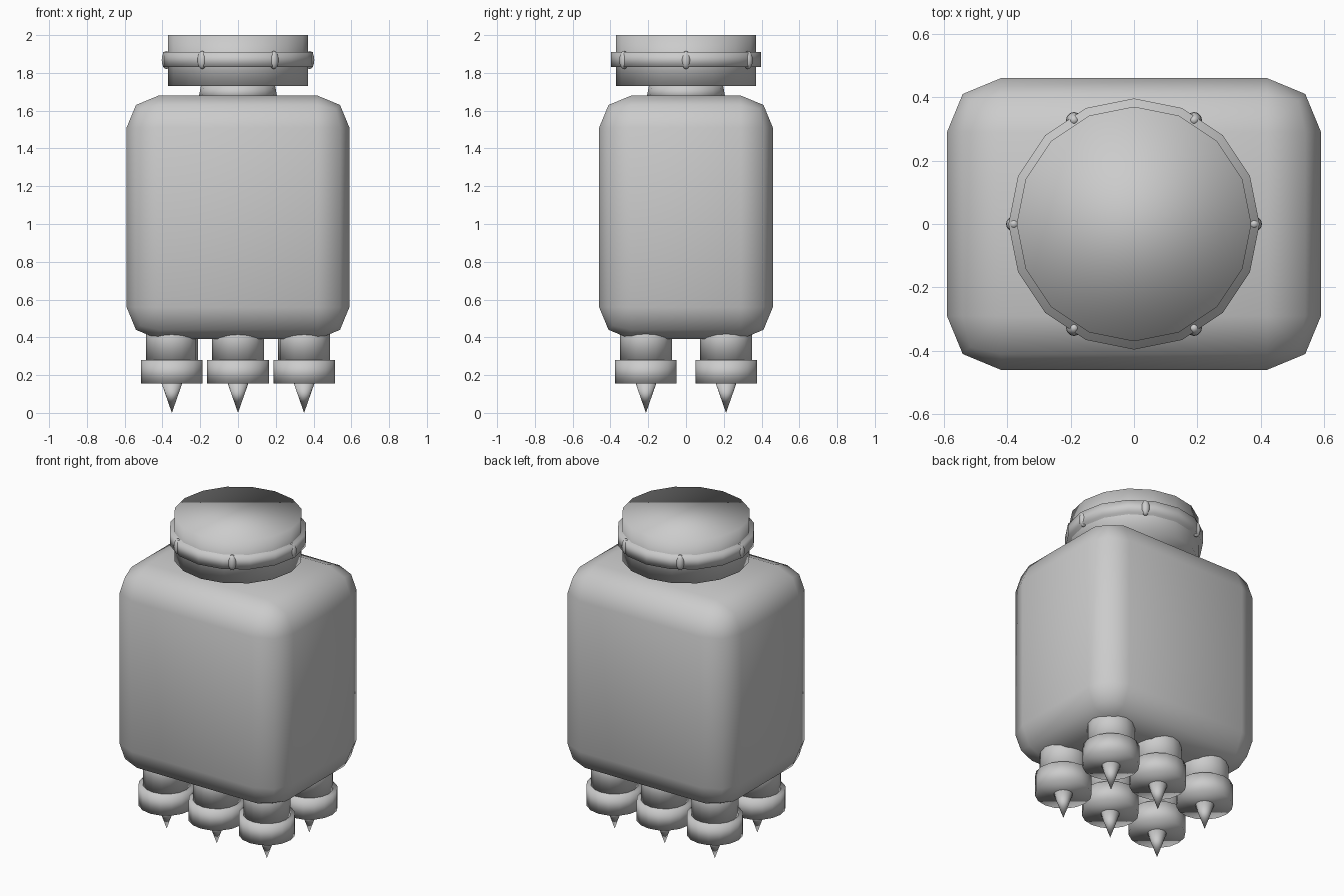
import bpy, bmesh
from math import cos, sin, pi
from mathutils import Matrix

cube = bpy.data.objects.get("Cube")
if cube:
    bpy.data.objects.remove(cube, do_unlink=True)

GREY = (0.6, 0.6, 0.6, 1)
grey = bpy.data.materials.new("grey")
grey.use_nodes = True
grey.diffuse_color = GREY
grey.node_tree.nodes["Principled BSDF"].inputs["Base Color"].default_value = GREY


def finish(bm, name):
    """Turn a bmesh into a smooth grey object."""
    for f in bm.faces:
        f.smooth = True
    mesh = bpy.data.meshes.new(name)
    bm.to_mesh(mesh)
    bm.free()
    mesh.materials.append(grey)
    obj = bpy.data.objects.new(name, mesh)
    bpy.context.collection.objects.link(obj)
    return obj


def cylinder(name, r_low, r_high, z_low, z_high, x=0, y=0):
    bm = bmesh.new()
    bmesh.ops.create_cone(bm, cap_ends=True, segments=16, radius1=r_low,
                          radius2=r_high, depth=z_high - z_low,
                          matrix=Matrix.Translation((x, y, (z_low + z_high) / 2)))
    bmesh.ops.remove_doubles(bm, verts=bm.verts, dist=0.0001)
    return finish(bm, name)


# Rounded box body
bm = bmesh.new()
bmesh.ops.create_cube(bm, size=1, matrix=Matrix.Translation((0, 0, 1.035))
                      @ Matrix.Diagonal((1.18, 0.92, 1.29, 1)))
body = finish(bm, "body")
bevel = body.modifiers.new("rounded_edges", "BEVEL")
bevel.width = 0.17
bevel.segments = 2

# Neck, cap and the band around it
cylinder("neck", 0.21, 0.195, 1.66, 1.74)
cylinder("cap", 0.37, 0.37, 1.73, 2.0)
cylinder("cap_band", 0.396, 0.396, 1.83, 1.91)

# Studs on the band
for i in range(6):
    a = i * pi / 3
    bm = bmesh.new()
    bmesh.ops.create_uvsphere(bm, u_segments=12, v_segments=8, radius=1,
                              matrix=Matrix.Translation((0.379 * cos(a), 0.379 * sin(a), 1.868))
                              @ Matrix.Diagonal((0.025, 0.025, 0.048, 1)))
    finish(bm, f"band_stud_{i + 1}")

# Six legs, each with a foot and a spike
for row, y in (("front", -0.212), ("back", 0.212)):
    for side, x in (("right", -0.35), ("middle", 0), ("left", 0.35)):
        tag = f"{row}_{side}"
        cylinder(f"{tag}_leg", 0.137, 0.137, 0.27, 0.5, x, y)
        cylinder(f"{tag}_foot", 0.163, 0.163, 0.155, 0.28, x, y)
        cylinder(f"{tag}_spike", 0, 0.056, 0, 0.16, x, y)
